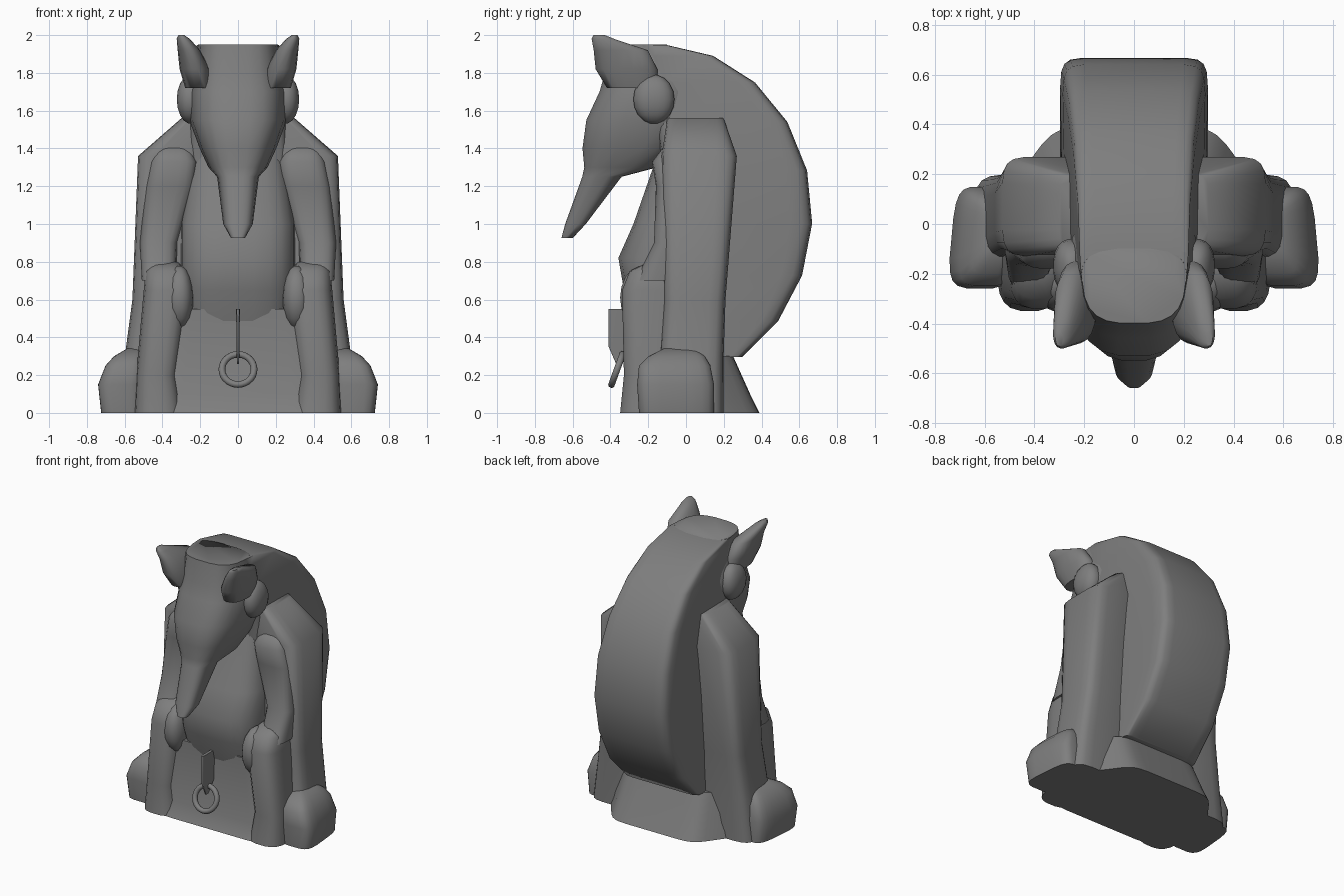
import bpy, bmesh
from math import cos, sin, pi, radians, copysign

cube = bpy.data.objects.get("Cube")
if cube:
    bpy.data.objects.remove(cube)

# One grey material for everything
stone = bpy.data.materials.new("grey stone")
stone.use_nodes = True
grey = (.21, .21, .21, 1)
stone.diffuse_color = grey
stone.node_tree.nodes["Principled BSDF"].inputs["Base Color"].default_value = grey


def finish(part, mirror=False):
    """Colour the part, smooth its soft edges and optionally repeat it on the other side."""
    part.data.materials.append(stone)
    bpy.ops.object.select_all(action='DESELECT')
    part.select_set(True)
    bpy.context.view_layer.objects.active = part
    bpy.ops.object.shade_smooth_by_angle(angle=radians(60))
    if mirror:
        part.modifiers.new("Mirror", 'MIRROR').use_mirror_merge = False


def rounded(value, power):
    """Push a sine or cosine towards a square outline."""
    return copysign(abs(value) ** (2 / power), value)


def cross_section(bm, power, taper, z, front, back, width, x=0, sides=20):
    """One level outline; taper is the front width compared with the back width."""
    outline = []
    for step in range(sides):
        angle = 2 * pi * (step + .5) / sides
        across = rounded(cos(angle), power)
        depth = (rounded(sin(angle), power) + 1) / 2
        narrowing = taper + (1 - taper) * depth
        position = (x + across * width * narrowing, front + (back - front) * depth, z)
        outline.append(bm.verts.new(position))
    return outline


def loft(name, levels, power=3, taper=1, mirror=False):
    """Skin a stack of levels, each given as height, front, back, half width, centre x."""
    bm = bmesh.new()
    outlines = [cross_section(bm, power, taper, *level) for level in levels]
    for low, high in zip(outlines, outlines[1:]):
        for i in range(len(low)):
            bm.faces.new((low[i - 1], low[i], high[i], high[i - 1]))
    bm.faces.new(outlines[0])
    bm.faces.new(outlines[-1])
    bmesh.ops.recalc_face_normals(bm, faces=bm.faces)
    mesh = bpy.data.meshes.new(name)
    bm.to_mesh(mesh)
    bm.free()
    part = bpy.data.objects.new(name, mesh)
    bpy.context.collection.objects.link(part)
    finish(part, mirror)


def lump(name, x, y, z, width, depth, height):
    """A mirrored pair of rounded lumps."""
    levels = []
    for step in range(-4, 5):
        angle = radians(20 * step)
        reach = depth * cos(angle)
        levels.append((z + height * sin(angle), y - reach, y + reach, width * cos(angle), x))
    loft(name, levels, power=2.4, mirror=True)


# Arched back following an elliptical curve, narrowing towards the crown
arch = []
for step in range(9):
    angle = radians(18 * step - 57)
    rise = max(0, sin(angle)) ** 1.5
    arch.append((1.05 + .9 * sin(angle), -.1 - .15 * rise,
                 -.15 + .82 * cos(angle), .3 - .08 * rise))
loft("arched_back", arch, power=10, taper=.95)

# Belly, base and a tail skirt that spreads towards the feet
loft("belly", [(.48, -.28, .1, .3), (.65, -.33, .1, .32), (.82, -.36, .1, .32),
               (1, -.28, .1, .32), (1.4, -.14, .1, .26)], taper=.9)
loft("base", [(0, -.34, .2, .5), (.1, -.29, .2, .5), (.55, -.28, .15, .4)], power=7)
loft("tail_skirt", [(0, 0, .39, .32), (.1, 0, .34, .31), (.3, 0, .25, .29)],
     power=8, taper=1.9)

# Head drooping into a long snout
loft("head", [
    (.925, -.66, -.6, .04), (1, -.64, -.53, .085), (1.25, -.55, -.34, .12),
    (1.3, -.54, -.15, .17), (1.4, -.55, -.05, .22), (1.55, -.53, .05, .28),
    (1.7, -.46, .05, .28), (1.8, -.43, 0, .25), (1.95, -.4, -.1, .23)], taper=.8)
loft("ears", [(1.72, -.42, -.15, .07, .21), (1.82, -.48, -.15, .08, .23),
              (1.92, -.49, -.2, .06, .26), (1.98, -.5, -.38, .035, .29),
              (2, -.49, -.43, .015, .3)], power=2.4, mirror=True)
lump("cheeks", x=.25, y=-.17, z=1.66, width=.075, depth=.11, height=.13)

# Arms hanging down the sides, closing over into sloping shoulders
loft("arms", [(0, -.18, .2, .22, .42), (.3, -.14, .2, .2, .4),
              (.6, -.12, .21, .19, .37), (1.36, -.13, .27, .17, .36),
              (1.56, -.1, .2, .1, .2)], power=5, mirror=True)
loft("inner_arms", [(.7, -.27, 0, .09, .42), (.9, -.17, 0, .1, .42),
                    (1.2, -.16, 0, .13, .36), (1.33, -.18, 0, .12, .34),
                    (1.42, -.11, 0, .08, .34)], mirror=True)

# Bent legs, paws resting on the knees, feet turned outward
loft("legs", [(0, -.35, 0, .13, .42), (.2, -.33, 0, .11, .43),
              (.65, -.34, 0, .12, .38), (.75, -.3, 0, .11, .38),
              (.8, -.2, 0, .07, .39)], mirror=True)
lump("paws", x=.31, y=-.23, z=.61, width=.075, depth=.12, height=.17)
loft("feet", [(0, -.25, .15, .09, .61), (.15, -.26, .15, .095, .62),
              (.25, -.25, .13, .08, .6), (.3, -.2, .1, .06, .58),
              (.34, -.12, .05, .03, .55)], power=4, taper=1.4, mirror=True)

# Thin strap holding a ring
loft("ring_strap", [(.26, -.37, -.34, .006), (.35, -.41, -.27, .008),
                    (.55, -.41, -.27, .01)], power=5)
bpy.ops.mesh.primitive_torus_add(
    location=(0, -.365, .23), rotation=(radians(70), 0, 0),
    major_radius=.085, minor_radius=.018, major_segments=28, minor_segments=10)
bpy.context.object.name = "ring"
finish(bpy.context.object)
